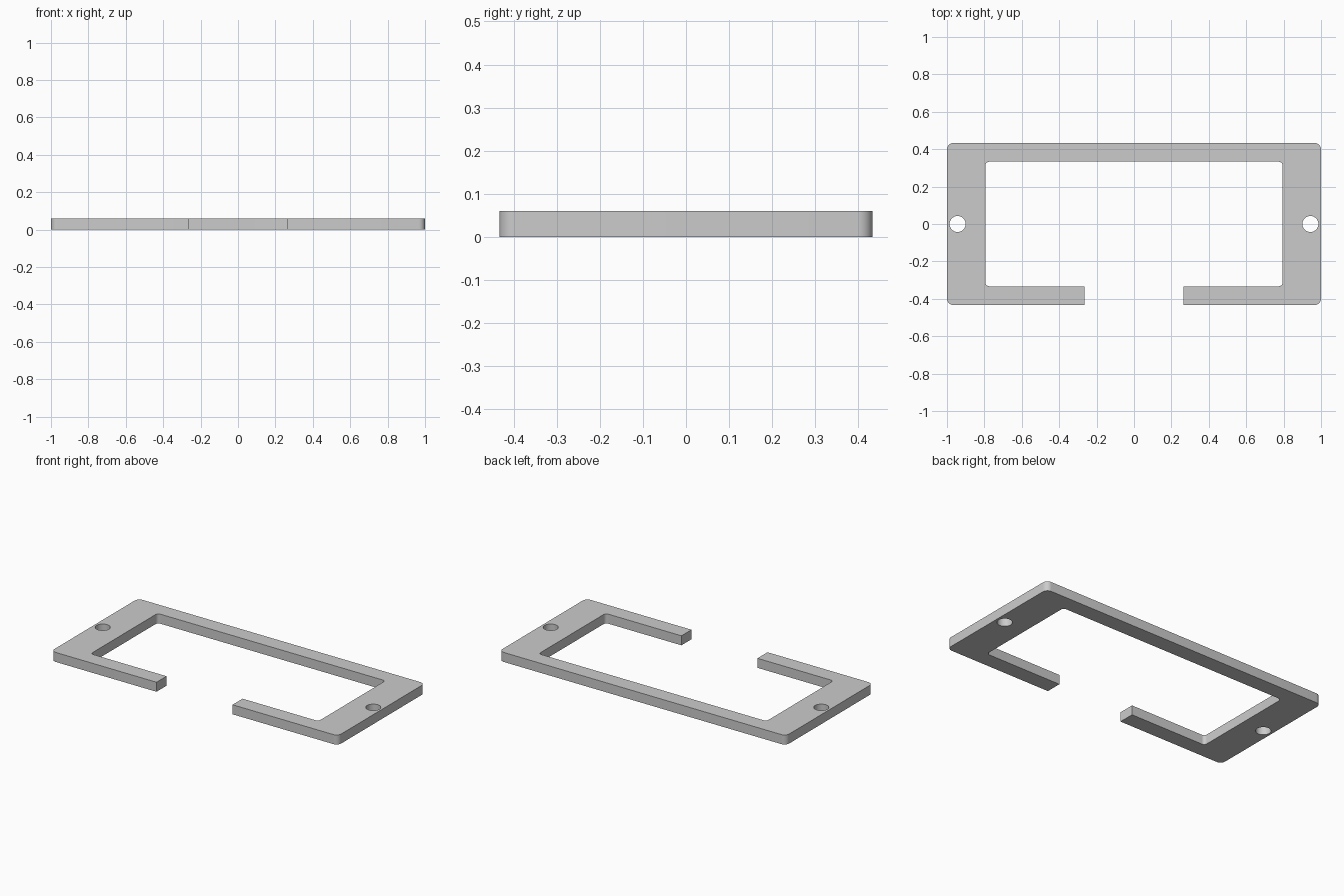
import bpy, bmesh
from math import cos, sin, pi, radians

if "Cube" in bpy.data.objects:
    bpy.data.objects.remove(bpy.data.objects["Cube"])

W, D, H = 1.0, 0.433, 0.06        # outer half width, half depth, thickness
IW, ID = 0.794, 0.333             # window half width, half depth
GAP = 0.265                       # half width of the front opening
R_OUT, R_IN = 0.034, 0.02         # corner radii
HOLE_X, HOLE_R = 0.943, 0.043


def arc(cx, cy, r, a0, a1, n=8):
    """Points along an arc, angles in degrees."""
    return [(cx + r * cos(radians(a0 + (a1 - a0) * i / n)),
             cy + r * sin(radians(a0 + (a1 - a0) * i / n))) for i in range(n + 1)]


def mirrored(points):
    return [(-x, y) for x, y in reversed(points)]


# Right half of the C-shaped outline, then its mirror image
outer = ([(GAP, -D)]
         + arc(W - R_OUT, -D + R_OUT, R_OUT, -90, 0)
         + arc(W - R_OUT, D - R_OUT, R_OUT, 0, 90))
inner = (arc(IW - R_IN, ID - R_IN, R_IN, 90, 0)
         + arc(IW - R_IN, -ID + R_IN, R_IN, 0, -90)
         + [(GAP, -ID)])
outline = outer + mirrored(outer) + mirrored(inner) + inner

# Two screw holes
holes = [arc(s * HOLE_X, 0, HOLE_R, 0, 360, 40)[:-1] for s in (-1, 1)]

# Fill the flat profile and extrude it upward
bm = bmesh.new()
edges = []
for loop in [outline] + holes:
    vs = [bm.verts.new((x, y, 0)) for x, y in loop]
    edges += [bm.edges.new((vs[i - 1], vs[i])) for i in range(len(vs))]
bmesh.ops.triangle_fill(bm, edges=edges, use_beauty=True, use_dissolve=False,
                        normal=(0, 0, 1))
ext = bmesh.ops.extrude_face_region(bm, geom=bm.faces[:], use_keep_orig=True)
bmesh.ops.translate(bm, vec=(0, 0, H),
                    verts=[v for v in ext["geom"] if isinstance(v, bmesh.types.BMVert)])
bmesh.ops.recalc_face_normals(bm, faces=bm.faces[:])

mesh = bpy.data.meshes.new("bracket_frame")
bm.to_mesh(mesh)
bm.free()
frame = bpy.data.objects.new("bracket_frame", mesh)
bpy.context.collection.objects.link(frame)

# Smooth rounded corners and holes, sharp rims
bpy.context.view_layer.objects.active = frame
frame.select_set(True)
bpy.ops.object.shade_smooth_by_angle(angle=radians(30))
